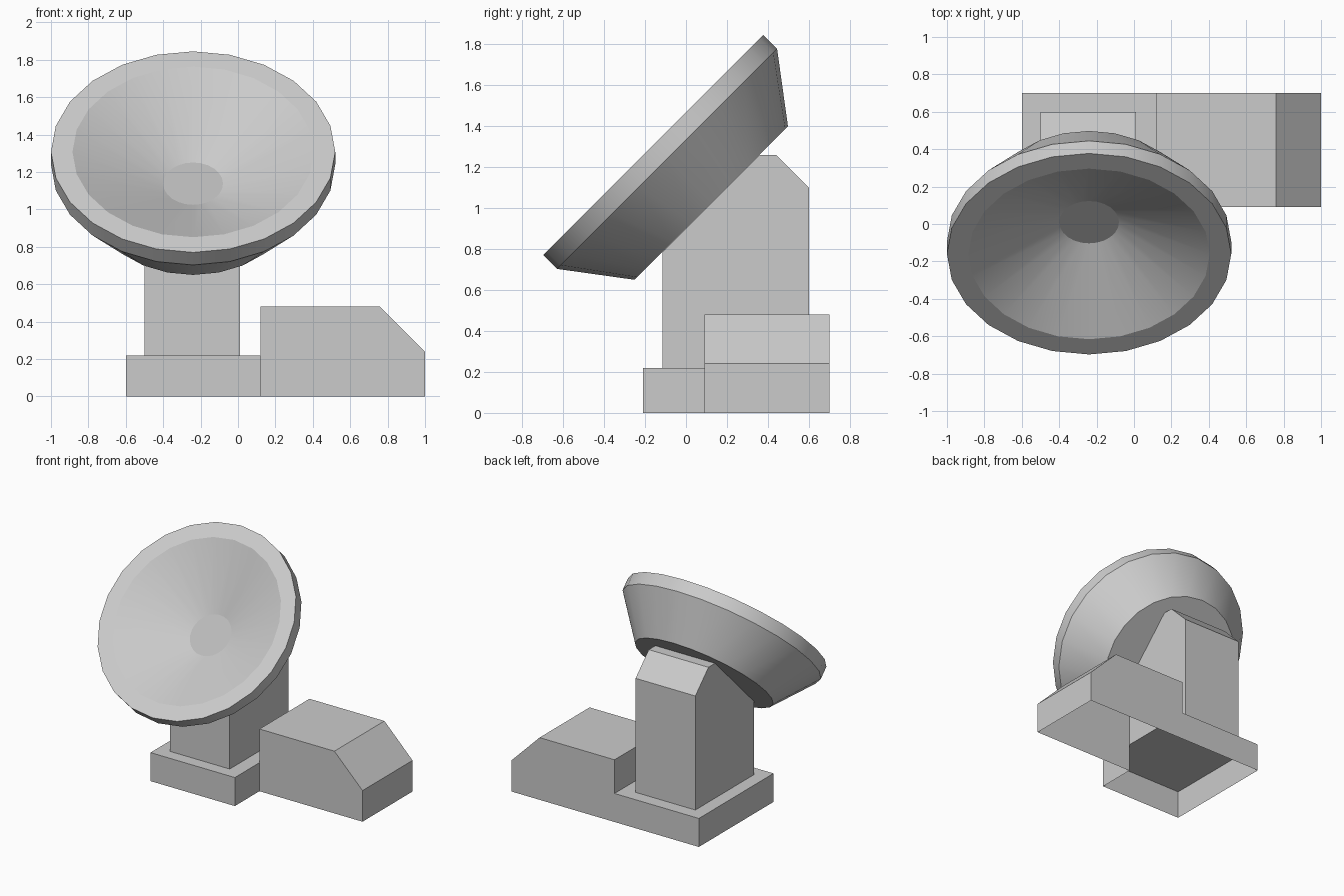
import bpy, bmesh, math
from mathutils import Matrix

if "Cube" in bpy.data.objects:
    bpy.data.objects.remove(bpy.data.objects["Cube"])


def make_object(name, bm):
    bmesh.ops.recalc_face_normals(bm, faces=bm.faces[:])
    mesh = bpy.data.meshes.new(name)
    bm.to_mesh(mesh)
    bm.free()
    ob = bpy.data.objects.new(name, mesh)
    bpy.context.collection.objects.link(ob)
    return ob


def extrude_sheet(bm, faces, vec):
    """Turn a flat sheet into a solid; return the new end faces."""
    res = bmesh.ops.extrude_face_region(bm, geom=faces, use_keep_orig=True)
    new = res["geom"]
    bmesh.ops.translate(bm, vec=vec,
                        verts=[g for g in new if isinstance(g, bmesh.types.BMVert)])
    return [g for g in new if isinstance(g, bmesh.types.BMFace)]


# Base: low slab and chamfered cabinet in one shell, open underneath
bm = bmesh.new()
pts = [(-0.6, 0), (0.12, 0), (0.12, 0.22), (-0.6, 0.22),
       (1, 0), (1, 0.24), (0.76, 0.48), (0.12, 0.48)]
v = [bm.verts.new((x, 0.7, z)) for x, z in pts]
slab = bm.faces.new([v[i] for i in (0, 1, 2, 3)])
cabinet = bm.faces.new([v[i] for i in (1, 4, 5, 6, 7, 2)])
ends = extrude_sheet(bm, [slab, cabinet], (0, -0.61, 0))
front = min(ends, key=lambda f: f.calc_center_median().x)
step = bmesh.ops.extrude_discrete_faces(bm, faces=[front])["faces"][0]
bmesh.ops.translate(bm, vec=(0, -0.3, 0), verts=step.verts[:])
bottom = [f for f in bm.faces if all(abs(p.co.z) < 1e-4 for p in f.verts)]
bmesh.ops.delete(bm, geom=bottom, context='FACES')
bmesh.ops.dissolve_limit(bm, angle_limit=0.01, verts=bm.verts[:], edges=bm.edges[:])
make_object("base_and_cabinet", bm)

# Column: side profile with the slope that carries the dish
bm = bmesh.new()
profile = [(-0.115, 0.22), (-0.115, 0.785), (0.36, 1.26),
           (0.44, 1.26), (0.6, 1.10), (0.6, 0.22)]
side = bm.faces.new([bm.verts.new((-0.5, y, z)) for y, z in profile])
extrude_sheet(bm, [side], (0.51, 0, 0))
make_object("column", bm)

# Dish: (radius, height along axis) rings joined from back cap to centre disc
SEGMENTS = 24
rings = [(0.53, -0.40), (0.76, -0.095), (0.76, 0), (0.645, 0), (0.16, -0.24)]
bm = bmesh.new()
loops = []
for r, h in rings:
    loops.append([bm.verts.new((r * math.cos(a), r * math.sin(a), h))
                  for a in (2 * math.pi * i / SEGMENTS for i in range(SEGMENTS))])
for low, high in zip(loops, loops[1:]):
    for i in range(SEGMENTS):
        j = (i + 1) % SEGMENTS
        bm.faces.new((low[i], low[j], high[j], high[i]))
bm.faces.new(loops[0][::-1])
disc = bm.faces.new(loops[-1])
disc.material_index = 1
bm.transform(Matrix.Translation((-0.24, -0.16, 1.3075)) @ Matrix.Rotation(math.radians(45), 4, 'X'))
dish = make_object("dish", bm)

# Plain grey shell, darker centre disc
for name, g in (("dish_grey", 0.8), ("centre_dark_grey", 0.5)):
    mat = bpy.data.materials.new(name)
    mat.diffuse_color = (g, g, g, 1)
    mat.use_nodes = True
    mat.node_tree.nodes["Principled BSDF"].inputs["Base Color"].default_value = mat.diffuse_color
    dish.data.materials.append(mat)

bpy.context.view_layer.objects.active = dish
dish.select_set(True)
bpy.ops.object.shade_smooth_by_angle(angle=math.radians(20))
